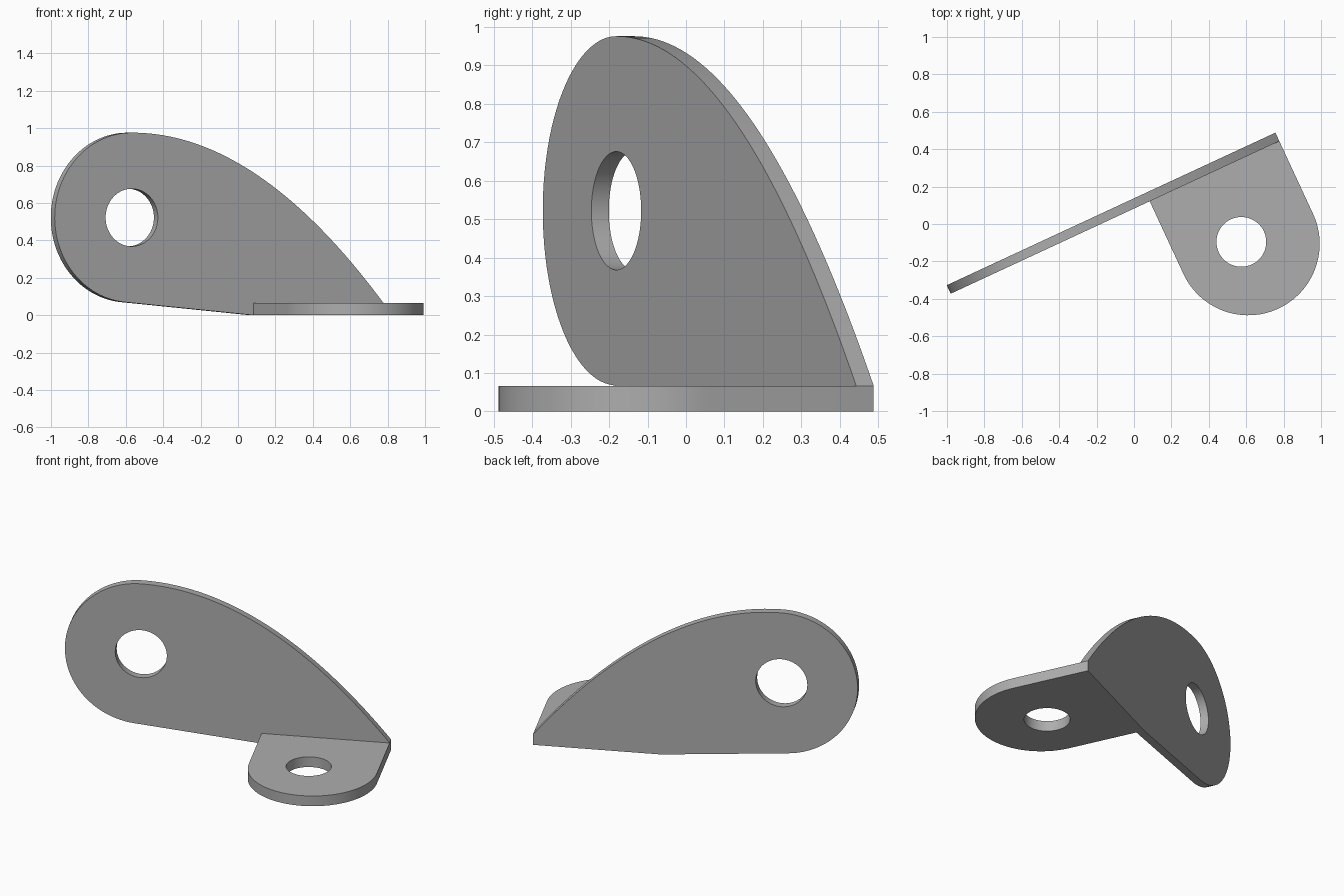
import bpy, bmesh
from math import sin, cos, pi, radians
from mathutils import Matrix, Vector

if "Cube" in bpy.data.objects:
    bpy.data.objects.remove(bpy.data.objects["Cube"])

grey = bpy.data.materials.new("plain_grey")
grey.use_nodes = True
color = (0.42, 0.42, 0.42, 1)
grey.diffuse_color = color
grey.node_tree.nodes["Principled BSDF"].inputs["Base Color"].default_value = color

# Bracket frame: origin at the front lower corner of the fold
turn = radians(24.9)
along = Vector((-cos(turn), -sin(turn), 0))
outward = Vector((sin(turn), -cos(turn), 0))
up = Vector((0, 0, 1))
corner = Vector((0.777, 0.443, 0))


def frame(x_axis, y_axis):
    m = Matrix((x_axis, y_axis, x_axis.cross(y_axis))).transposed().to_4x4()
    m.translation = corner
    return m


def arc(cx, cy, r, start, end, steps):
    return [(cx + r * cos(start + (end - start) * i / steps),
             cy + r * sin(start + (end - start) * i / steps)) for i in range(steps + 1)]


def slab(name, outline, z0, z1, matrix):
    bm = bmesh.new()
    face = bm.faces.new([bm.verts.new((x, y, z0)) for x, y in outline])
    result = bmesh.ops.extrude_face_region(bm, geom=[face])
    moved = [v for v in result["geom"] if isinstance(v, bmesh.types.BMVert)]
    bmesh.ops.translate(bm, verts=moved, vec=(0, 0, z1 - z0))
    bmesh.ops.recalc_face_normals(bm, faces=bm.faces)
    mesh = bpy.data.meshes.new(name)
    bm.to_mesh(mesh)
    bm.free()
    mesh.materials.append(grey)
    obj = bpy.data.objects.new(name, mesh)
    obj.matrix_world = matrix
    bpy.context.collection.objects.link(obj)
    return obj


def drilled_slab(name, outline, thickness, hole, matrix):
    obj = slab(name, outline, 0, thickness, matrix)
    cutter = slab(name + "_cutter", arc(*hole, 0, 2 * pi, 64)[:-1], -0.1, thickness + 0.1, matrix)
    cutter.hide_render = True
    mod = obj.modifiers.new("hole", "BOOLEAN")
    mod.operation, mod.solver, mod.object = "DIFFERENCE", "EXACT", cutter
    bpy.ops.object.select_all(action="DESELECT")
    bpy.context.view_layer.objects.active = obj
    obj.select_set(True)
    bpy.ops.object.modifier_apply(modifier=mod.name)
    bpy.data.objects.remove(cutter)
    bpy.ops.object.shade_smooth_by_angle(angle=radians(25))


# Upright plate: parabolic upper edge running into a round end, sloped lower edge
width, fold = 0.764, 0.066
cx, cz, r = 1.483, 0.522, 0.454
top = cz + r
k = (top - fold) / cx ** 2
curve = [(cx * i / 40, top - k * (cx - cx * i / 40) ** 2) for i in range(40)]
outline = [(0, 0)] + curve + arc(cx, cz, r, pi / 2, -pi / 2 + 0.095, 48) + [(width, 0)]
drilled_slab("upright_plate", outline, 0.05, (cx, cz, 0.154), frame(along, up))

# Foot flange: straight sides with a round front
half = width / 2
outline = [(0, 0), (width, 0)] + arc(half, 0.428, half, 0, pi, 48)
drilled_slab("foot_flange", outline, fold, (0.411, 0.403, 0.133), frame(along, outward))
